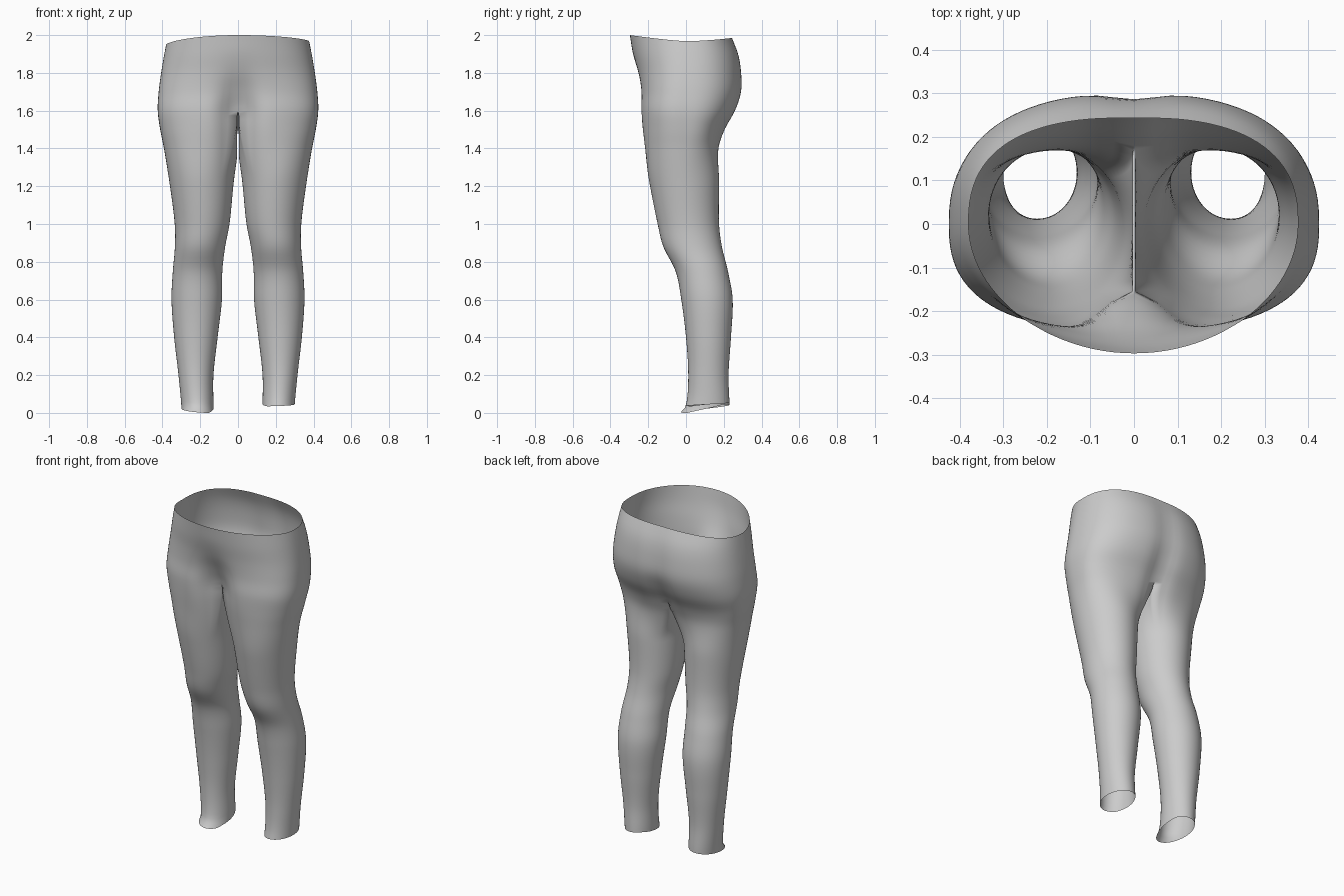
import bpy, bmesh
from math import sin, cos, pi, exp, radians

if "Cube" in bpy.data.objects:
    bpy.data.objects.remove(bpy.data.objects["Cube"])

# Leg and hip profile: z, inner x, outer x, front y, back y
PROFILE = [
    (0.00, .130, .300, -.030, .225), (0.04, .130, .300, .000, .230),
    (0.20, .130, .315, .012, .225), (0.40, .108, .338, .000, .238),
    (0.60, .085, .352, -.025, .247), (0.75, .083, .345, -.055, .222),
    (0.88, .068, .334, -.120, .190), (1.00, .045, .335, -.150, .175),
    (1.20, .025, .360, -.190, .175), (1.40, .004, .392, -.225, .180),
    (1.50, .000, .412, -.240, .210), (1.60, .000, .425, -.247, .265),
    (1.70, .000, .420, -.247, .297), (1.80, .000, .407, -.260, .297),
    (1.90, .000, .390, -.280, .280), (2.00, .000, .370, -.297, .238)]
# Centre-line creases: z, groin depth, cleft depth, front roundness
CREASE = [(1.50, .090, .030, 2.6), (1.60, .087, .028, 2.6), (1.70, .045, .016, 2.4),
          (1.80, .012, .012, 2.2), (1.90, .000, .008, 2.1), (2.00, .000, .000, 2.0)]
OUTER, INNER = 48, 14          # points around outside / inside of one leg
LEG_ROWS, HIP_ROWS = 64, 20


def sample(table, z):
    """Smooth interpolation of a table by its first column."""
    z = min(max(z, table[0][0]), table[-1][0])
    i = 0
    while i < len(table) - 2 and z > table[i + 1][0]:
        i += 1
    p, q = table[i], table[i + 1]
    o, r = table[max(i - 1, 0)], table[min(i + 2, len(table) - 1)]
    h = q[0] - p[0]
    f = (z - p[0]) / h
    out = []
    for c in range(1, len(p)):
        m0 = (q[c] - o[c]) / (q[0] - o[0]) * h
        m1 = (r[c] - p[c]) / (r[0] - p[0]) * h
        out.append((2*f**3 - 3*f*f + 1) * p[c] + (f**3 - 2*f*f + f) * m0
                   + (3*f*f - 2*f**3) * q[c] + (f**3 - f*f) * m1)
    return out


def hip_point(t, z):
    """Half hip section; t runs 0 (front centre) to pi (back centre)."""
    xi, xo, yf, yb = sample(PROFILE, z)
    groin, cleft, n = sample(CREASE, z)
    c = cos(t)
    if c < 0:
        n = 2.5
    x = xo * max(sin(t), 0) ** (2 / n) if 0 < t < pi else 0.0
    k = abs(c) ** (2 / n)
    if c > 0:
        return x, yf * k + groin * exp(-(x / .09) ** 2)
    return x, yb * k - cleft * exp(-(x / .07) ** 2)


def leg_point(a, z):
    """Oval leg section at angle a."""
    xi, xo, yf, yb = sample(PROFILE, z)
    return ((xi + xo) / 2 + (xo - xi) / 2 * cos(a),
            (yf + yb) / 2 + (yb - yf) / 2 * sin(a))


def crotch_z(c):
    return 1.55 + .05 * c


def leg_ring(u, hem_front, hem_back):
    """Closed ring, u = 0 at the hem and 1 at the crotch line."""
    ring = []
    for i in range(OUTER + INNER):
        if i <= OUTER:
            t = pi * i / OUTER
            c, a = cos(t), radians(-135 + 270 * i / OUTER)
        else:
            f = (i - OUTER) / INNER
            c, a = -1 + 2 * f, radians(135 + 90 * f)
        hem = hem_back + (hem_front - hem_back) * (1 + c) / 2
        z = hem + (crotch_z(c) - hem) * u
        if i <= OUTER:
            hx, hy = hip_point(t, z)
        else:
            hx = 0.0
            hy = hip_point(pi, z)[1] * (1 - f) + hip_point(0, z)[1] * f
        w = min(max((z - 1.22) / (crotch_z(c) - 1.22), 0), 1)
        w = w * w * (3 - 2 * w)
        lx, ly = leg_point(a, z)
        x, y = lx + (hx - lx) * w, ly + (hy - ly) * w
        if u < 1:
            x = max(x, .004)
        ring.append((x, y, z))
    return ring


def hip_ring(u, side_z):
    """Open half ring, u = 0 at the crotch line and 1 at the waist."""
    ring = []
    for i in range(OUTER + 1):
        t = pi * i / OUTER
        c = cos(t)
        end = 2.0 if c > 0 else 1.985
        top = side_z + (end - side_z) * abs(c) ** 1.3
        z = crotch_z(c) + (top - crotch_z(c)) * u
        ring.append((*hip_point(t, z), z))
    return ring


def build_side(bm, side, hem_front, hem_back, side_z):
    def add(ring):
        return [bm.verts.new((side * x, y, z)) for x, y, z in ring]

    def bridge(lo, hi, count, closed):
        for i in range(count):
            j = (i + 1) % len(lo) if closed else i + 1
            quad = (lo[i], lo[j], hi[j], hi[i])
            bm.faces.new(quad if side > 0 else quad[::-1])

    prev = add(leg_ring(0, hem_front, hem_back))
    for r in range(1, LEG_ROWS + 1):
        cur = add(leg_ring(r / LEG_ROWS, hem_front, hem_back))
        bridge(prev, cur, OUTER + INNER, True)
        prev = cur
    prev = prev[:OUTER + 1]
    for r in range(1, HIP_ROWS + 1):
        cur = add(hip_ring(r / HIP_ROWS, side_z))
        bridge(prev, cur, OUTER, False)
        prev = cur


# Leggings: both halves, welded along the centre seam
bm = bmesh.new()
build_side(bm, 1, .035, .055, 1.968)
build_side(bm, -1, .0, .045, 1.950)
seam = [v for v in bm.verts if abs(v.co.x) < 1e-5]
bmesh.ops.remove_doubles(bm, verts=seam, dist=.0005)
# the two waist halves differ slightly only at the sides, so seam points match
mesh = bpy.data.meshes.new("leggings")
bm.to_mesh(mesh)
bm.free()
for p in mesh.polygons:
    p.use_smooth = True
leggings = bpy.data.objects.new("leggings", mesh)
bpy.context.collection.objects.link(leggings)
